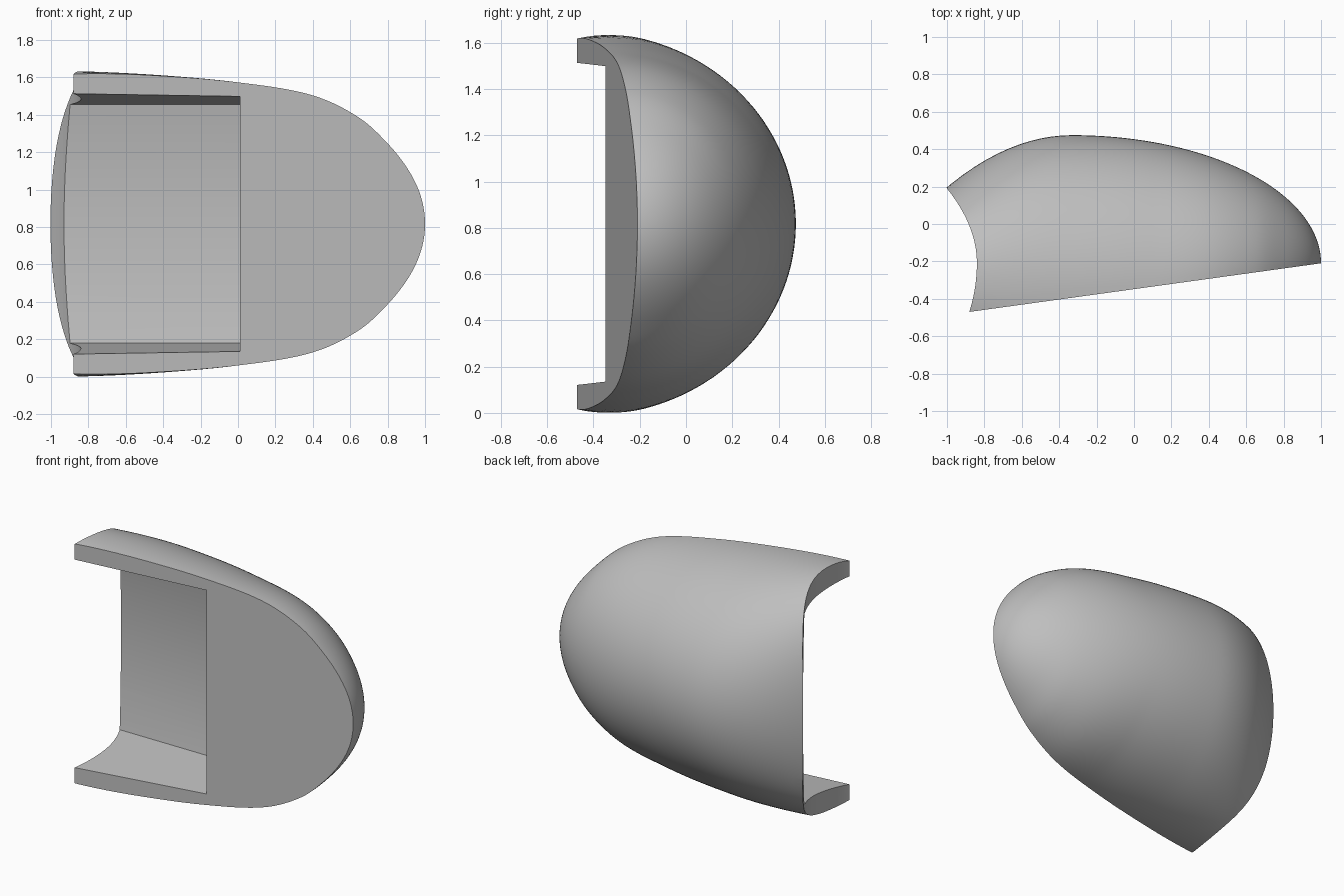
import bpy, bmesh, math

cube = bpy.data.objects.get("Cube")
if cube:
    bpy.data.objects.remove(cube, do_unlink=True)

MID = 0.817      # height of the symmetry plane
RINGS, SEGS = 64, 72

grey = bpy.data.materials.new("plain grey")
grey.use_nodes = True
GREY = (0.52, 0.52, 0.52, 1)
grey.diffuse_color = GREY
grey.node_tree.nodes["Principled BSDF"].inputs["Base Color"].default_value = GREY


def make_object(name, bm):
    bmesh.ops.recalc_face_normals(bm, faces=bm.faces)
    mesh = bpy.data.meshes.new(name)
    bm.to_mesh(mesh)
    bm.free()
    obj = bpy.data.objects.new(name, mesh)
    bpy.context.collection.objects.link(obj)
    return obj


def prism(name, bottom, top):
    """Solid between two matching outlines."""
    bm = bmesh.new()
    a = [bm.verts.new(p) for p in bottom]
    b = [bm.verts.new(p) for p in top]
    bm.faces.new(a)
    bm.faces.new(b)
    for i in range(len(a)):
        j = (i + 1) % len(a)
        bm.faces.new((a[i], a[j], b[j], b[i]))
    return make_object(name, bm)


# Profiles of the shell along its length
def front_y(x):
    return -0.21 + (x - 1) * 0.1383


def back_y(x):
    d = x + 0.33
    if d < 0:
        return 0.475 - 0.62 * d * d
    return -0.21 + 0.685 * math.sqrt(max(0, 1 - (d / 1.33) ** 2))


# Half height against the square root of the distance from the nose
HEIGHTS = [(0, 0), (0.158, 0.155), (0.3, 0.29), (0.447, 0.43), (0.59, 0.565),
           (0.775, 0.687), (1, 0.757), (1.22, 0.8), (1.37, MID), (1.45, MID)]


def half_height(s):
    n = len(HEIGHTS)

    def slope(k):
        a, b = HEIGHTS[max(k - 1, 0)], HEIGHTS[min(k + 1, n - 1)]
        return (b[1] - a[1]) / (b[0] - a[0])
    k = max(i for i in range(n - 1) if HEIGHTS[i][0] <= s or i == 0)
    (s0, h0), (s1, h1) = HEIGHTS[k], HEIGHTS[k + 1]
    w = s1 - s0
    t = (s - s0) / w
    return ((2 * t**3 - 3 * t**2 + 1) * h0 + (t**3 - 2 * t**2 + t) * w * slope(k)
            + (3 * t**2 - 2 * t**3) * h1 + (t**3 - t**2) * w * slope(k + 1))


# Domed shell: half-oval sections lofted from the nose to the open end
bm = bmesh.new()
nose = bm.verts.new((1, front_y(1), MID))
rings = []
for i in range(1, RINGS + 1):
    s = 1.45 * i / RINGS
    x = 1 - s * s
    plane = front_y(x)
    centre = max(-0.33, plane)
    depth, height = back_y(x) - centre, half_height(s)
    power = 1 - 0.1 * min(1, max(0, (-0.35 - x) / 0.6))
    start = -math.asin(((centre - plane) / depth) ** (1 / power))
    ring = []
    for j in range(SEGS + 1):
        t = start + (math.pi - 2 * start) * j / SEGS
        v = math.sin(t)
        y = centre + depth * math.copysign(abs(v) ** power, v)
        if j in (0, SEGS):
            y = plane
        ring.append(bm.verts.new((x, y, MID - height * math.cos(t))))
    rings.append(ring)
for j in range(SEGS):
    bm.faces.new((nose, rings[0][j], rings[0][j + 1]))
    for a, b in zip(rings, rings[1:]):
        bm.faces.new((a[j], a[j + 1], b[j + 1], b[j]))
bm.faces.new(rings[-1])
bm.faces.new([nose] + [r[0] for r in rings] + [r[-1] for r in reversed(rings)])
shell = make_object("housing_shell", bm)
shell.data.materials.append(grey)

# Concave cutter for the open end
curve = []
for i in range(41):
    y = -0.65 + 1.15 * i / 40
    d = y + 0.21
    curve.append((-0.84 - (1.0 if d > 0 else 0.6) * d * d, y))
curve += [(-1.8, 0.5), (-1.8, -0.65)]
end_cutter = prism("end_cutter", [(x, y, -0.3) for x, y in curve],
                   [(x, y, 2) for x, y in curve])

# Pocket cutter: drafted walls and a gently bowed floor
section = [(-0.65, MID - 0.717)]
for i in range(25):
    u = -1 + 2 * i / 24
    section.append((0.03 + 0.06 * (1 - u * u), MID + 0.638 * u))
section.append((-0.65, MID + 0.717))
pocket_cutter = prism("pocket_cutter", [(-1.6, y, z) for y, z in section],
                      [(0.01, y, z) for y, z in section])

# Cut the shell, then drop the cutters
bpy.ops.object.select_all(action='DESELECT')
bpy.context.view_layer.objects.active = shell
shell.select_set(True)
for cutter in (end_cutter, pocket_cutter):
    cutter.hide_render = True
    mod = shell.modifiers.new(cutter.name, 'BOOLEAN')
    mod.operation = 'DIFFERENCE'
    mod.solver = 'EXACT'
    mod.object = cutter
    bpy.ops.object.modifier_apply(modifier=mod.name)
    bpy.data.objects.remove(cutter, do_unlink=True)
bpy.ops.object.shade_smooth_by_angle(angle=math.radians(30))
